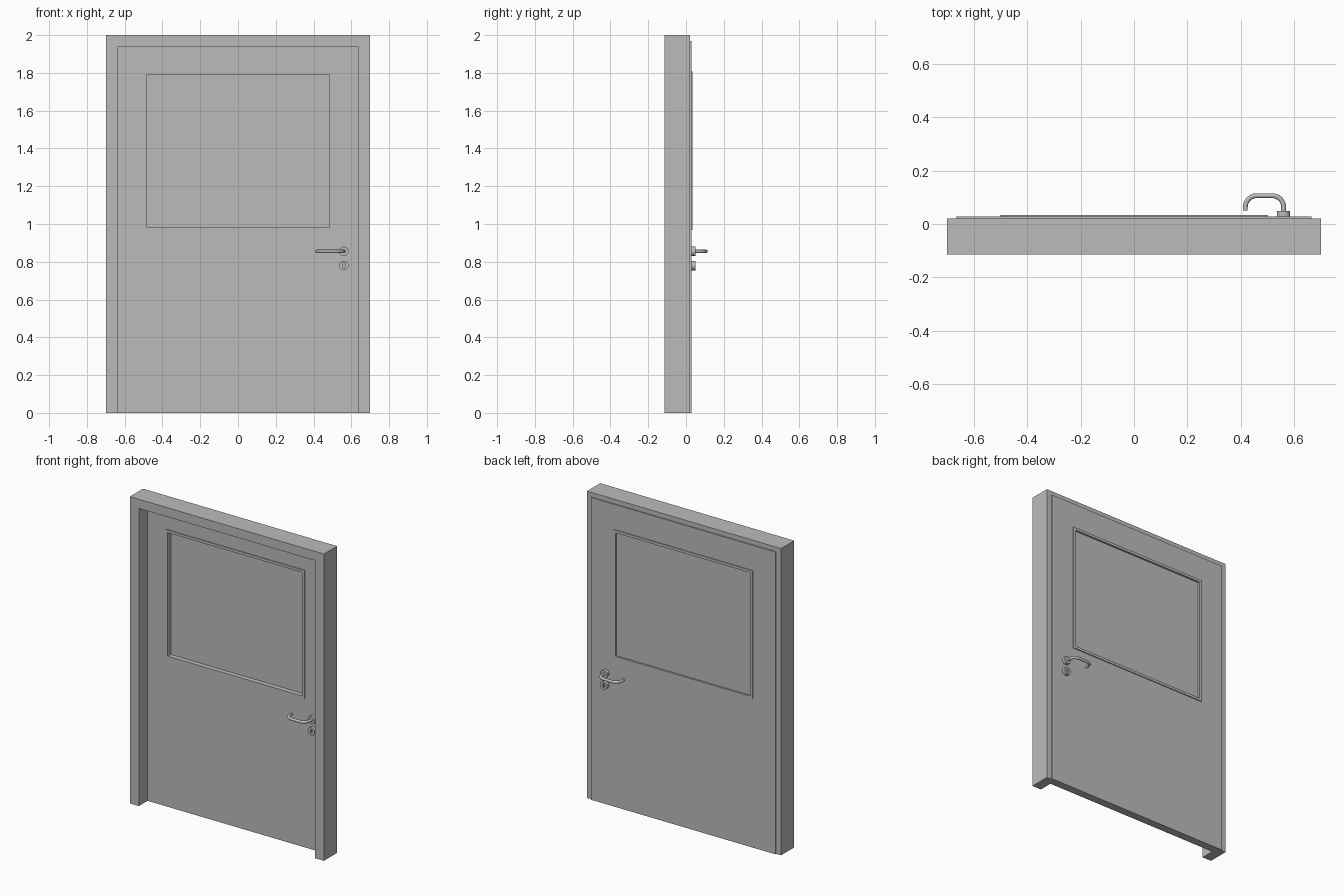
import bpy, bmesh, math
from mathutils import Vector, Matrix

cube = bpy.data.objects.get("Cube")
if cube:
    bpy.data.objects.remove(cube, do_unlink=True)

grey = bpy.data.materials.new("plain grey")
grey.use_nodes = True
grey.diffuse_color = (0.5, 0.5, 0.5, 1)
grey.node_tree.nodes["Principled BSDF"].inputs["Base Color"].default_value = (0.5, 0.5, 0.5, 1)


def finish(name, bm):
    bmesh.ops.recalc_face_normals(bm, faces=bm.faces[:])
    mesh = bpy.data.meshes.new(name)
    bm.to_mesh(mesh)
    bm.free()
    mesh.materials.append(grey)
    ob = bpy.data.objects.new(name, mesh)
    bpy.context.collection.objects.link(ob)
    return ob


def smooth(ob):
    bpy.ops.object.select_all(action='DESELECT')
    ob.select_set(True)
    bpy.context.view_layer.objects.active = ob
    bpy.ops.object.shade_smooth_by_angle(angle=math.radians(35))


def rect_sweep(name, profile, open_bottom=False):
    """Sweep a closed profile of (half width, bottom, top, y) round a rectangle."""
    bm = bmesh.new()
    loops = [[bm.verts.new(p) for p in ((-w, y, b), (-w, y, t), (w, y, t), (w, y, b))]
             for w, b, t, y in profile]
    for a, c in zip(loops, loops[1:] + loops[:1]):
        for i in range(3 if open_bottom else 4):
            j = (i + 1) % 4
            bm.faces.new((a[i], a[j], c[j], c[i]))
    if open_bottom:
        for i in (0, 3):
            bm.faces.new([l[i] for l in loops])
    return finish(name, bm)


def cylinder_y(name, x, z, r, y0, y1, segments=32, squash=1.0):
    """Cylinder along y; squash narrows it in x."""
    bm = bmesh.new()
    m = (Matrix.Translation((x, (y0 + y1) / 2, z)) @ Matrix.Diagonal((squash, 1, 1, 1))
         @ Matrix.Rotation(math.pi / 2, 4, 'X'))
    bmesh.ops.create_cone(bm, cap_ends=True, segments=segments, radius1=r, radius2=r,
                          depth=abs(y1 - y0), matrix=m)
    return finish(name, bm)


def tube(name, path, z, r, sides=16):
    """Round bar along a path of (x, y) at a fixed height."""
    bm = bmesh.new()
    rings = []
    for i, p in enumerate(path):
        p = Vector(p)
        d = (Vector(path[min(i + 1, len(path) - 1)]) - Vector(path[max(i - 1, 0)])).normalized()
        n = Vector((-d.y, d.x))
        ring = []
        for k in range(sides):
            a = 2 * math.pi * k / sides
            q = p + n * r * math.cos(a)
            ring.append(bm.verts.new((q.x, q.y, z + r * math.sin(a))))
        rings.append(ring)
    for a, c in zip(rings, rings[1:]):
        for k in range(sides):
            j = (k + 1) % sides
            bm.faces.new((a[k], a[j], c[j], c[k]))
    bm.faces.new(rings[0])
    bm.faces.new(rings[-1])
    return finish(name, bm)


FRONT, LIP, BACK = -0.025, 0.0205, 0.028   # depths of the door leaf
WIN = (0.485, 0.985, 1.79)                 # window opening
TRIM = (0.502, 0.968, 1.807)               # outer edge of the window trim

# Door frame: two jambs and a head
rect_sweep("door_frame", [(0.70, 0, 2.0, -0.1145), (0.70, 0, 2.0, LIP),
                          (0.635, 0, 1.94, LIP), (0.635, 0, 1.94, -0.1145)], True)

# Door leaf with a rebated lip and a window opening
rect_sweep("door_leaf", [(0.635, 0, 1.94, FRONT), (0.635, 0, 1.94, LIP),
                         (0.665, 0, 1.97, LIP), (0.665, 0, 1.97, BACK),
                         (*WIN, BACK), (*WIN, FRONT)])

# Window trim on both sides
for side, y0, y1 in (("front", FRONT, FRONT - 0.006), ("back", BACK, BACK + 0.006)):
    rect_sweep("window_trim_" + side, [(*TRIM, y0), (*TRIM, y1), (*WIN, y1), (*WIN, y0)])

# Window pane
bm = bmesh.new()
w, b, t = WIN
bmesh.ops.create_cube(bm, size=1, matrix=Matrix.Translation((0, 0.011, (b + t) / 2))
                      @ Matrix.Diagonal((2 * w, 0.022, t - b, 1)))
finish("window_pane", bm)

# Lever handle, its rose and the keyhole rose, on both sides
HX, HZ, KZ = 0.56, 0.855, 0.78
for side, y0, s in (("front", FRONT, -1), ("back", BACK, 1)):
    smooth(cylinder_y("handle_rose_" + side, HX, HZ, 0.025, y0, y0 + s * 0.021))

    arc = [math.pi / 2 * i / 10 for i in range(11)]
    path = [(HX, 0.012)]
    path += [(HX - 0.042 + 0.042 * math.cos(a), 0.036 + 0.042 * math.sin(a)) for a in arc]
    path += [(0.459 - 0.042 * math.sin(a), 0.036 + 0.042 * math.cos(a)) for a in arc]
    path += [(0.417, 0.023)]
    smooth(tube("handle_lever_" + side, [(x, y0 + s * y) for x, y in path], HZ, 0.009))

    rose = cylinder_y("keyhole_rose_" + side, HX, KZ, 0.025, y0, y0 + s * 0.021)
    cutter = cylinder_y("keyhole_cutter_" + side, HX, KZ, 0.014, y0 + s * 0.011,
                        y0 + s * 0.03, 24, 0.42)
    cutter.hide_render = True
    cutter.hide_set(True)
    mod = rose.modifiers.new("keyhole", 'BOOLEAN')
    mod.operation = 'DIFFERENCE'
    mod.object = cutter
    smooth(rose)
